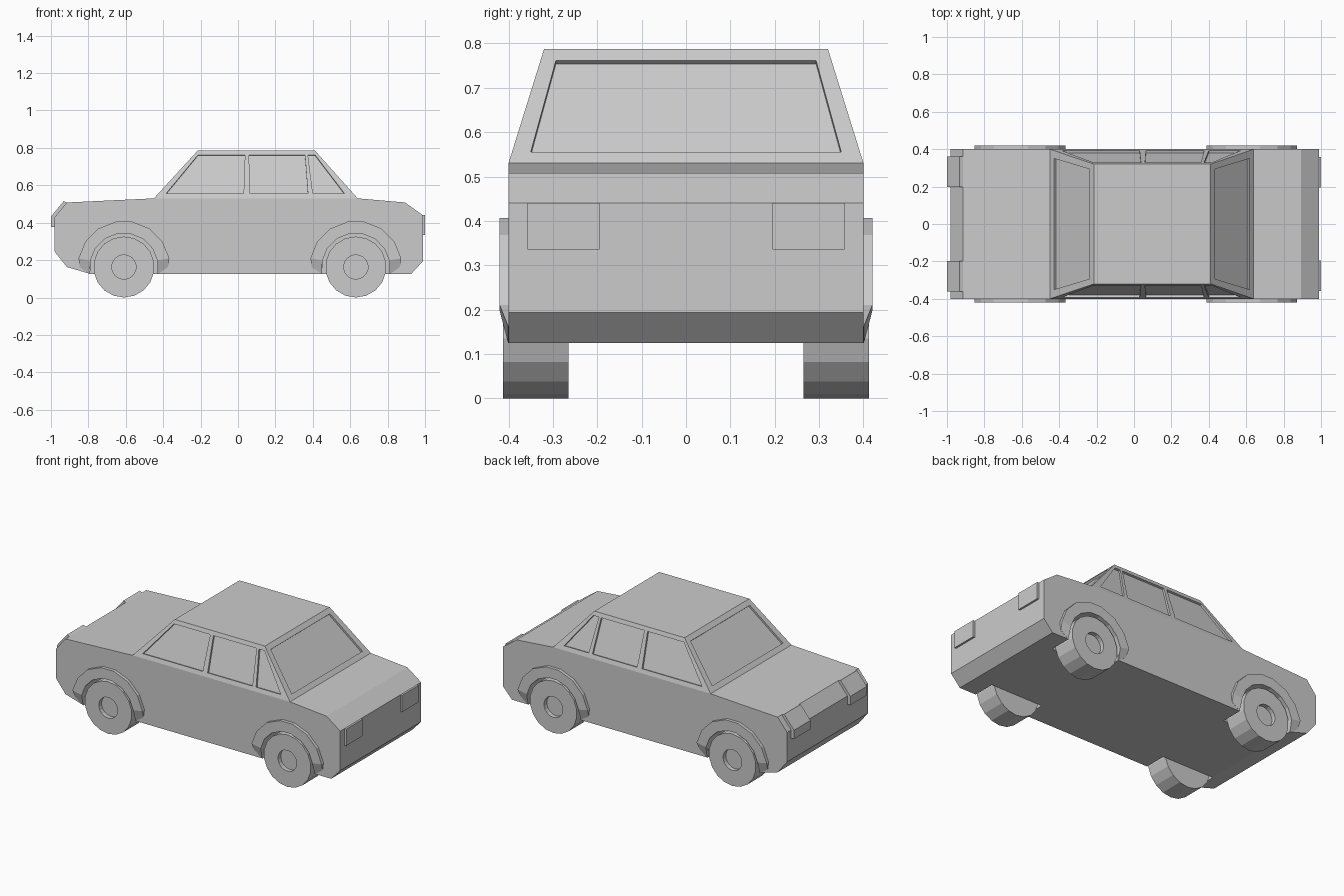
import bpy, bmesh, math
from mathutils import Vector

if "Cube" in bpy.data.objects:
    bpy.data.objects.remove(bpy.data.objects["Cube"])


def loft(name, loop_a, loop_b):
    """Closed solid between two matching point loops."""
    bm = bmesh.new()
    a = [bm.verts.new(p) for p in loop_a]
    b = [bm.verts.new(p) for p in loop_b]
    bm.faces.new(a)
    bm.faces.new(b[::-1])
    n = len(a)
    for i in range(n):
        j = (i + 1) % n
        bm.faces.new((a[i], b[i], b[j], a[j]))
    bmesh.ops.recalc_face_normals(bm, faces=bm.faces)
    me = bpy.data.meshes.new(name)
    bm.to_mesh(me)
    bm.free()
    ob = bpy.data.objects.new(name, me)
    bpy.context.collection.objects.link(ob)
    return ob


def extrude_y(name, pts, y0, y1):
    return loft(name, [(x, y0, z) for x, z in pts], [(x, y1, z) for x, z in pts])


def cut(ob, cutters):
    """Subtract the cutters, bake the result and delete them."""
    for c in cutters:
        m = ob.modifiers.new("cut", 'BOOLEAN')
        m.operation, m.solver, m.object = 'DIFFERENCE', 'EXACT', c
    dg = bpy.context.evaluated_depsgraph_get()
    me = bpy.data.meshes.new_from_object(ob.evaluated_get(dg))
    ob.modifiers.clear()
    ob.data = me
    for c in cutters:
        bpy.data.objects.remove(c)


WHEEL_X = (-0.61, 0.63)
WHEEL_Z = 0.163
ANGLES = [11, 33, 56, 80, 100, 124, 147, 169]


def arc(cx, r):
    return [(cx + r * math.cos(math.radians(a)), WHEEL_Z + r * math.sin(math.radians(a)))
            for a in ANGLES]


# Lower body from its side profile
profile = [(-0.98, 0.43), (-0.98, 0.245), (-0.915, 0.163), (-0.786, 0.125), (0.925, 0.125),
           (0.988, 0.193), (0.988, 0.44), (0.893, 0.508), (0.64, 0.53), (-0.45, 0.53),
           (-0.915, 0.508)]
body = extrude_y("body", profile, -0.4, 0.4)

# Wheel wells
wells = []
for cx in WHEEL_X:
    for s in (-1, 1):
        pts = [(cx + 0.182, 0.05)] + arc(cx, 0.182) + [(cx - 0.182, 0.05)]
        wells.append(extrude_y("well_cutter", pts, s * 0.26, s * 0.5))
cut(body, wells)

# Tapered cabin
Z0, Z1 = 0.53, 0.787
cabin = loft("cabin",
             [(-0.45, -0.4, Z0), (0.64, -0.4, Z0), (0.64, 0.4, Z0), (-0.45, 0.4, Z0)],
             [(-0.214, -0.32, Z1), (0.41, -0.32, Z1), (0.41, 0.32, Z1), (-0.214, 0.32, Z1)])


def slope(z, low, high):
    return low + (high - low) * (z - Z0) / (Z1 - Z0)


def recess(pts, depth=0.012):
    """Shallow window cutter square to its panel."""
    p = [Vector(q) for q in pts]
    n = (p[1] - p[0]).cross(p[2] - p[0]).normalized() * depth
    return loft("window_cutter", [q - n for q in p], [q + n for q in p])


# Window recesses: three per side, windscreen and rear window
W0, W1 = 0.555, 0.762
panes = [(-0.385, 0.03, 0.037, -0.214), (0.064, 0.374, 0.358, 0.059), (0.40, 0.57, 0.412, 0.374)]
windows = []
for s in (-1, 1):
    for a, b, c, d in panes:
        y0, y1 = s * slope(W0, 0.4, 0.32), s * slope(W1, 0.4, 0.32)
        windows.append(recess([(a, y0, W0), (b, y0, W0), (c, y1, W1), (d, y1, W1)]))
for low, high in ((0.64, 0.41), (-0.45, -0.214)):
    x0, x1 = slope(W0, low, high), slope(W1, low, high)
    windows.append(recess([(x0, -0.35, W0), (x0, 0.35, W0), (x1, 0.293, W1), (x1, -0.293, W1)]))
cut(cabin, windows)


# Wheel arches: raised bands whose lower ends fade into the body
def wheel_arch(name, cx, s):
    ends = [(cx + 0.236, 0.163), (cx - 0.236, 0.163)]
    outer = ends[:1] + arc(cx, 0.247) + ends[1:]
    inner = [(cx + 0.182, 0.125)] + arc(cx, 0.182) + [(cx - 0.182, 0.125)]
    bm = bmesh.new()
    rings = []
    for i, (o, n) in enumerate(zip(outer, inner)):
        y = 0.401 if i in (0, len(outer) - 1) else 0.42
        rings.append([bm.verts.new((p[0], s * v, p[1]))
                      for p, v in ((o, 0.39), (o, y), (n, y), (n, 0.39))])
    for r, q in zip(rings, rings[1:]):
        for k in range(4):
            bm.faces.new((r[k], r[(k + 1) % 4], q[(k + 1) % 4], q[k]))
    bm.faces.new(rings[0])
    bm.faces.new(rings[-1])
    bmesh.ops.recalc_face_normals(bm, faces=bm.faces)
    me = bpy.data.meshes.new(name)
    bm.to_mesh(me)
    bm.free()
    bpy.context.collection.objects.link(bpy.data.objects.new(name, me))


# Wheels with a sunken hub on the outer face
def wheel(name, cx, s):
    def ring(r):
        return [(cx + r * math.sin(math.radians(20 * i)), WHEEL_Z - r * math.cos(math.radians(20 * i)))
                for i in range(18)]
    tyre = extrude_y(name, ring(WHEEL_Z), s * 0.265, s * 0.412)
    cut(tyre, [extrude_y("hub_cutter", ring(0.065), s * 0.385, s * 0.45)])


for end, cx in zip(("rear", "front"), WHEEL_X):
    for side, s in (("right", -1), ("left", 1)):
        wheel_arch(f"{end}_{side}_wheel_arch", cx, s)
        wheel(f"{end}_{side}_wheel", cx, s)

# Headlights, and tail lights wrapping over the rear edge
head = [(0.98, 0.335), (1.0, 0.335), (1.0, 0.44), (0.98, 0.44)]
tail = [(-0.97, 0.378), (-1.0, 0.378), (-1.0, 0.433), (-0.932, 0.515), (-0.915, 0.508), (-0.97, 0.43)]
for side, s in (("right", -1), ("left", 1)):
    extrude_y(f"{side}_headlight", head, s * 0.195, s * 0.357)
    extrude_y(f"{side}_tail_light", tail, s * 0.197, s * 0.36)
